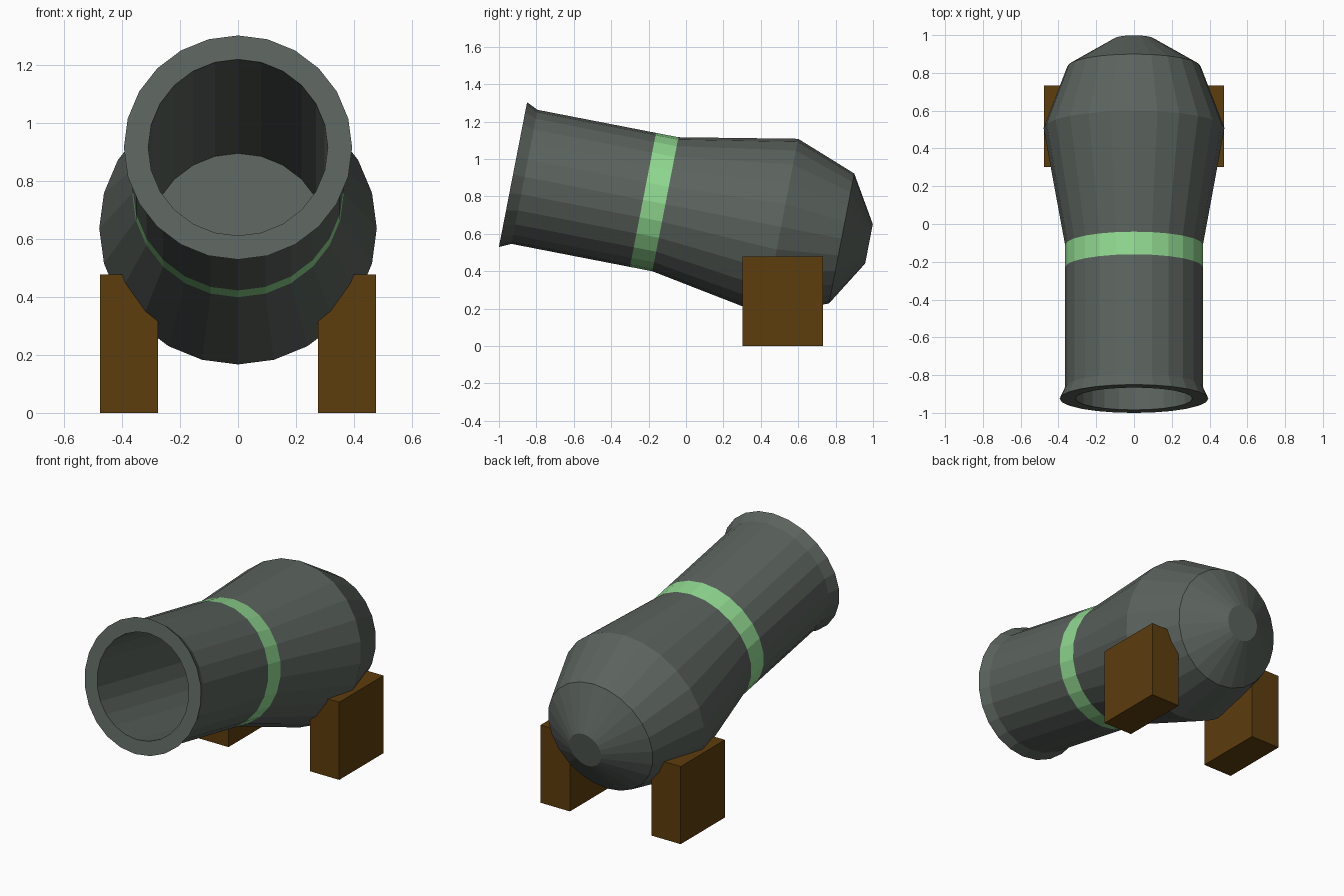
import bpy, bmesh
from math import sin, cos, pi, radians
from mathutils import Vector

if "Cube" in bpy.data.objects:
    bpy.data.objects.remove(bpy.data.objects["Cube"])

SIDES = 24
TILT = radians(11)
MUZZLE = Vector((0, -0.925, 0.916))
AXIS = Vector((0, cos(TILT), -sin(TILT)))
UP = Vector((0, sin(TILT), cos(TILT)))


def material(name, rgb):
    m = bpy.data.materials.new(name)
    m.diffuse_color = (*rgb, 1)
    m.use_nodes = True
    m.node_tree.nodes["Principled BSDF"].inputs["Base Color"].default_value = m.diffuse_color
    return m


def add_object(name, bm, mats):
    bmesh.ops.recalc_face_normals(bm, faces=bm.faces)
    me = bpy.data.meshes.new(name)
    bm.to_mesh(me)
    bm.free()
    for m in mats:
        me.materials.append(m)
    ob = bpy.data.objects.new(name, me)
    bpy.context.collection.objects.link(ob)
    return ob


iron = material("dark_iron", (0.105, 0.125, 0.11))
green = material("green_paint", (0.28, 0.69, 0.28))
wood = material("brown_wood", (0.11, 0.047, 0.004))

# Barrel: (distance from muzzle, radius), from the bore floor out over the lip to the breech
profile = [(1.70, 0.31), (0, 0.31), (0, 0.394), (0.063, 0.365), (0.708, 0.365),
           (0.83, 0.365), (1.46, 0.479), (1.79, 0.354), (1.939, 0.107)]
BAND = 4  # profile segment painted as the ring

bm = bmesh.new()
rings = []
for d, r in profile:
    rings.append([bm.verts.new(MUZZLE + AXIS * d + r * (
        Vector((1, 0, 0)) * sin(2 * pi * i / SIDES) + UP * cos(2 * pi * i / SIDES)))
        for i in range(SIDES)])
for k, (a, b) in enumerate(zip(rings, rings[1:])):
    for i in range(SIDES):
        j = (i + 1) % SIDES
        bm.faces.new((a[i], a[j], b[j], b[i])).material_index = int(k == BAND)
bm.faces.new(rings[0])   # bore floor
bm.faces.new(rings[-1])  # breech cap
add_object("barrel", bm, [iron, green])

# Wooden support blocks on both sides
for name, side in (("left_support", -1), ("right_support", 1)):
    bm = bmesh.new()
    bmesh.ops.create_cube(bm, size=1)
    bmesh.ops.scale(bm, vec=(0.2, 0.43, 0.478), verts=bm.verts)
    bmesh.ops.translate(bm, vec=(side * 0.377, 0.518, 0.239), verts=bm.verts)
    add_object(name, bm, [wood])
